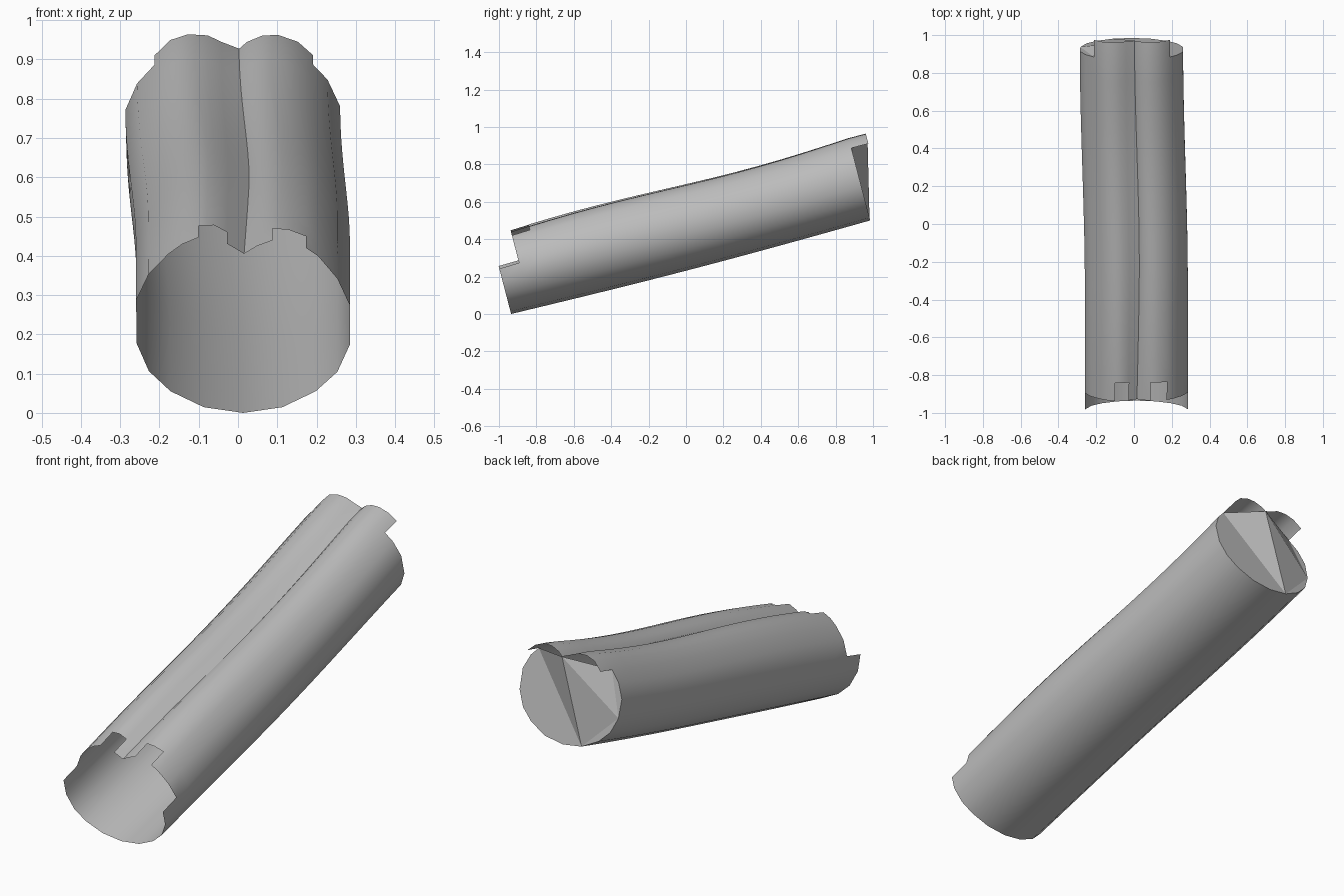
import bpy, bmesh, math
from mathutils import Vector

cube = bpy.data.objects.get("Cube")
if cube:
    bpy.data.objects.remove(cube, do_unlink=True)

grey = bpy.data.materials.new("plain grey")
grey.use_nodes = True
COL = (0.5, 0.5, 0.5, 1)
grey.diffuse_color = COL
grey.node_tree.nodes["Principled BSDF"].inputs["Base Color"].default_value = COL

# Cross-sections (across, up), starting at the bottom and going round by +x
FRONT = [(0, 0), (.10, .015), (.185, .057), (.24, .108), (.272, .18), (.272, .25),
         (.24, .32), (.19, .38), (.16, .40), (.115, .417), (.075, .42), (.035, .405),
         (0, .385), (-.042, .412), (-.075, .43), (-.113, .428), (-.155, .41),
         (-.19, .385), (-.24, .333), (-.272, .265), (-.272, .185), (-.24, .11),
         (-.185, .057), (-.10, .015)]
BACK = [(0, 0), (.10, .015), (.185, .06), (.24, .115), (.272, .19), (.272, .29),
        (.24, .36), (.203, .40), (.165, .435), (.115, .453), (.075, .452), (.035, .435),
        (.015, .417), (-.03, .435), (-.065, .452), (-.115, .455), (-.16, .44),
        (-.20, .40), (-.245, .35), (-.275, .28), (-.272, .19), (-.24, .115),
        (-.185, .06), (-.10, .015)]
N = len(FRONT)
LENGTH, TILT = 1.984, math.radians(14.6)
AXIS = Vector((0, math.cos(TILT), math.sin(TILT)))
UP = Vector((0, -math.sin(TILT), math.cos(TILT)))
START = Vector((0, -0.935, 0))
VALLEY = 12


def point(s, i):
    """Point on the tube at distance s along the axis, profile column i."""
    t = min(max(s / LENGTH, 0), 1)
    (u0, v0), (u1, v1) = FRONT[i], BACK[i]
    u, v = u0 + (u1 - u0) * t, v0 + (v1 - v0) * t
    k = min(max((t - .35) / .65, 0), 1)
    k = k * k * (3 - 2 * k)
    wave = math.sin(math.pi * t)
    u += .013 - .025 * k
    if i == VALLEY:
        u += .010 * wave
    v += -.012 * wave + v * (.03 * math.sin(2 * math.pi * t) + .02 * wave)
    return START + AXIS * s + UP * v + Vector((u, 0, 0))


def make_object(name, bm):
    me = bpy.data.meshes.new(name)
    bm.to_mesh(me)
    bm.free()
    me.materials.append(grey)
    ob = bpy.data.objects.new(name, me)
    bpy.context.collection.objects.link(ob)
    return ob


# Tube wall: a grid of strips with the notches left out at both ends
ROWS = [0, .11, .21] + [.21 + (LENGTH - .21) * j / 14 for j in range(1, 15)] + [LENGTH + .094]
LAST = len(ROWS) - 2


def kept(row, col):
    if row == 0:                       # lower lip sticks out at the front
        return col < 5 or col >= 19
    if row == 1:                       # two small slots in the front lobes
        return col not in (8, 9, 13, 14)
    if row == LAST:                    # upper lobes overhang the back
        return 7 <= col < 17
    return True


bm = bmesh.new()
grid = [[bm.verts.new(point(s, i)) for i in range(N)] for s in ROWS]
for r in range(len(ROWS) - 1):
    for c in range(N):
        if kept(r, c):
            d = (c + 1) % N
            bm.faces.new((grid[r][c], grid[r][d], grid[r + 1][d], grid[r + 1][c]))
bmesh.ops.delete(bm, geom=[v for v in bm.verts if not v.link_faces], context='VERTS')
tube = make_object("tube_wall", bm)
bpy.context.view_layer.objects.active = tube
tube.select_set(True)
bpy.ops.object.shade_smooth_by_angle(angle=math.radians(35))
tube.select_set(False)

# Folded back cap: flat outer pieces plus triangles reaching the groove tip
bm = bmesh.new()
rim = [bm.verts.new(point(LENGTH, i)) for i in range(N)]
tip = bm.verts.new(point(LENGTH + .094, VALLEY))
P, Q, SIDE, BASE = 7, 17, 20, 23
bm.faces.new(list(reversed(rim[0:P + 1])) + [rim[BASE]])
bm.faces.new(rim[SIDE:BASE + 1])
bm.faces.new(rim[Q:SIDE + 1])
for a, b in ((BASE, P), (SIDE, BASE), (Q, SIDE)):
    bm.faces.new((rim[a], rim[b], tip))
bmesh.ops.delete(bm, geom=[v for v in bm.verts if not v.link_faces], context='VERTS')
bmesh.ops.recalc_face_normals(bm, faces=bm.faces)
make_object("back_cap", bm)
